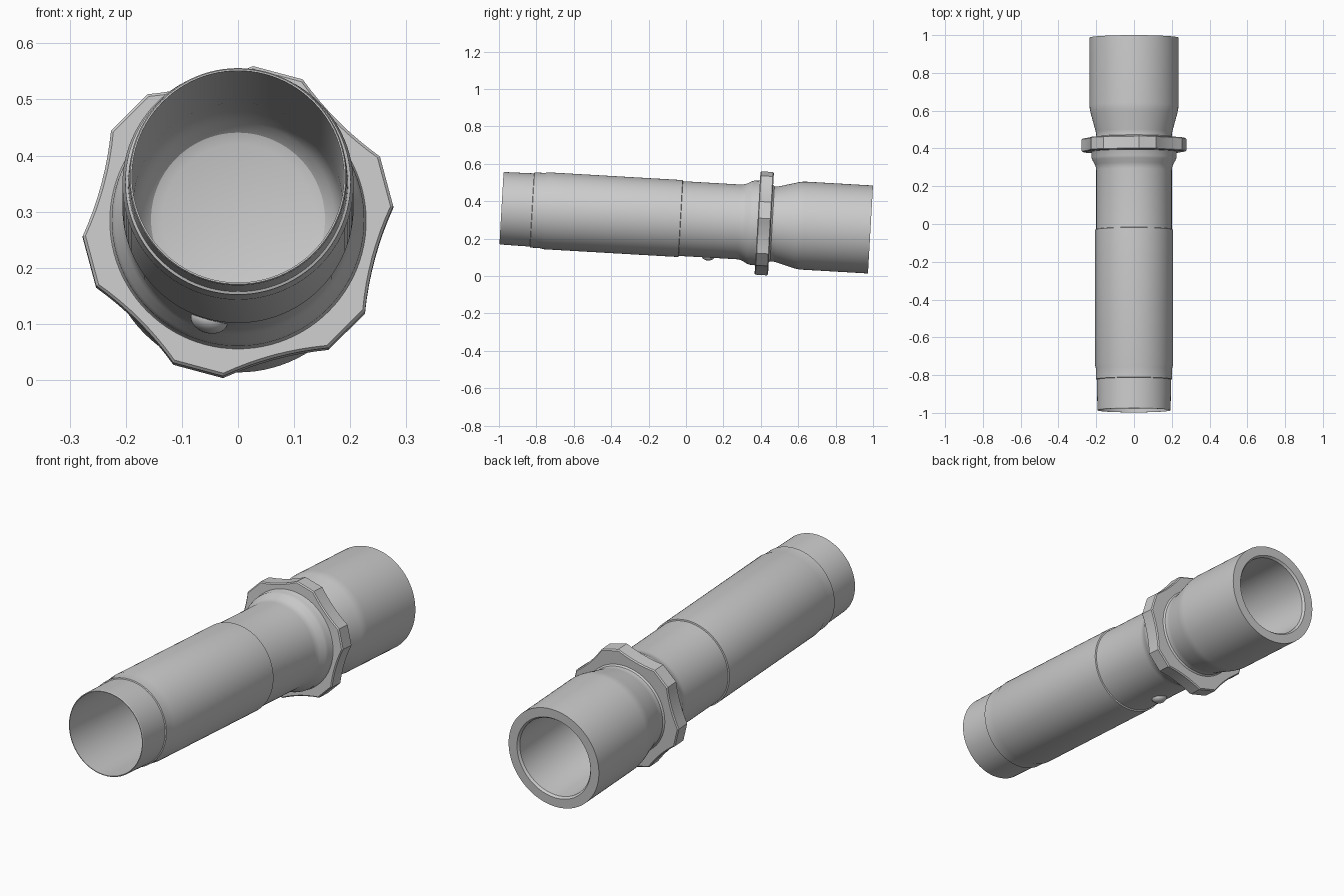
import bpy, bmesh
from math import sin, cos, radians, pi
from mathutils import Matrix, Vector

if "Cube" in bpy.data.objects:
    bpy.data.objects.remove(bpy.data.objects["Cube"])

# Whole fitting is built along local Y, then tilted nose-up
TILT = Matrix.Translation((0, 0, 0.3055)) @ Matrix.Rotation(radians(-3.3), 4, 'X')


def finish(bm, name, angle):
    bmesh.ops.remove_doubles(bm, verts=bm.verts, dist=1e-5)
    bmesh.ops.recalc_face_normals(bm, faces=bm.faces)
    bm.transform(TILT)
    mesh = bpy.data.meshes.new(name)
    bm.to_mesh(mesh)
    bm.free()
    obj = bpy.data.objects.new(name, mesh)
    bpy.context.collection.objects.link(obj)
    bpy.ops.object.select_all(action='DESELECT')
    obj.select_set(True)
    bpy.context.view_layer.objects.active = obj
    bpy.ops.object.shade_smooth_by_angle(angle=radians(angle))
    return obj


def loft(name, rings, angle=25, closed=True):
    """Skin a list of rings; each ring is a list of (x, y, z)."""
    bm = bmesh.new()
    loops = [[bm.verts.new(p) for p in ring] for ring in rings]
    n = len(loops[0])
    last = len(loops) if closed else len(loops) - 1
    for i in range(last):
        a, b = loops[i], loops[(i + 1) % len(loops)]
        for j in range(n):
            k = (j + 1) % n
            bm.faces.new((a[j], a[k], b[k], b[j]))
    return finish(bm, name, angle)


def ring(s, radius, angles):
    return [(r * cos(t), s, r * sin(t)) for r, t in zip(radius, angles)]


def lathe(name, profile, closed=True, n=96):
    angles = [2 * pi * i / n for i in range(n)]
    return loft(name, [ring(s, [r] * n, angles) for s, r in profile], 25, closed)


# Thin front sleeve with a stepped collar near its mouth
lathe("front_sleeve", [
    (-0.988, 0.189), (-0.988, 0.192), (-0.984, 0.194), (-0.825, 0.196),
    (-0.823, 0.201), (-0.766, 0.202), (-0.750, 0.206), (-0.030, 0.206),
    (-0.028, 0.200), (-0.028, 0.187)])

# Main body: flared shoulder, neck, rear socket, and closed bores at both ends
lathe("body_and_socket", [
    (0.345, 0.0), (0.345, 0.135), (0.338, 0.155), (0.320, 0.172),
    (0.290, 0.183), (0.250, 0.187), (-0.040, 0.187), (-0.040, 0.200),
    (0.285, 0.200), (0.300, 0.202), (0.315, 0.207), (0.338, 0.220),
    (0.352, 0.225), (0.378, 0.226), (0.384, 0.229), (0.387, 0.232),
    (0.390, 0.205), (0.450, 0.205), (0.453, 0.209), (0.462, 0.201),
    (0.475, 0.200), (0.490, 0.203), (0.590, 0.230), (0.610, 0.234),
    (0.630, 0.2355), (0.988, 0.2355), (0.988, 0.192), (0.978, 0.184),
    (0.560, 0.180), (0.510, 0.172), (0.485, 0.150), (0.480, 0.120),
    (0.480, 0.0)], closed=False)

# Six-sided collar nut with clipped corners and slightly hollow flats
angles, radii = [], []
STEPS = 8
for k in range(6):
    a, b = (radians(15 + 60 * k + d) for d in (9.5, 50.5))
    pa, pb = (Vector((cos(t), sin(t))) * 0.278 for t in (a, b))
    for i in range(STEPS + 1):
        u = i / STEPS
        p = pa.lerp(pb, u)
        p -= (pa + pb).normalized() * 0.008 * 4 * u * (1 - u)
        angles.append(a + (Vector((1, 0)).angle_signed(pa) - Vector((1, 0)).angle_signed(p) + pi) % (2 * pi) - pi)
        radii.append(p.length)
S0, S1, BEV = 0.383, 0.455, 0.005
inner = [0.198] * len(radii)
small = [r - BEV for r in radii]
# angle_signed is clockwise-positive, so (pa - p) sign is flipped back here
flip = []
for k in range(6):
    base = angles[k * (STEPS + 1)]
    for i in range(STEPS + 1):
        flip.append(base + abs(angles[k * (STEPS + 1) + i] - base))
loft("collar_nut", [
    ring(S0, inner, flip), ring(S0, small, flip), ring(S0 + BEV, radii, flip),
    ring(S1 - BEV, radii, flip), ring(S1, small, flip), ring(S1, inner, flip)], 22)

# Small moulded button on the underside
bm = bmesh.new()
bmesh.ops.create_uvsphere(bm, u_segments=32, v_segments=16, radius=1)
bm.transform(Matrix.Translation((-0.051, 0.13, -0.190))
             @ Matrix.Rotation(radians(15), 4, 'Y')
             @ Matrix.Diagonal((0.034, 0.036, 0.025, 1)))
finish(bm, "underside_button", 40)
